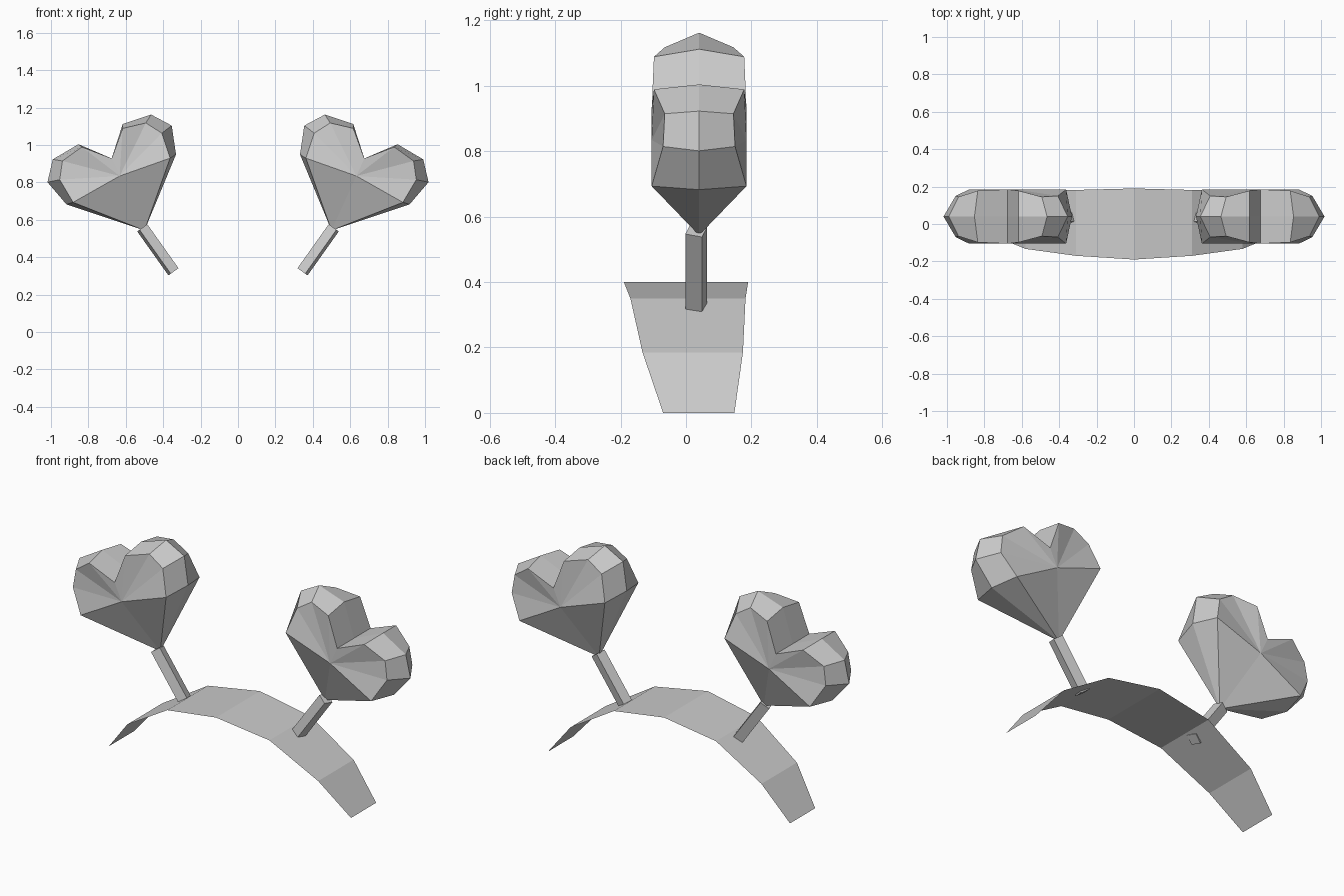
import bpy, bmesh
from math import cos, sin, radians
from mathutils import Matrix, Vector

if "Cube" in bpy.data.objects:
    bpy.data.objects.remove(bpy.data.objects["Cube"])


def finish(bm, name, normals=True):
    if normals:
        bmesh.ops.recalc_face_normals(bm, faces=bm.faces)
    me = bpy.data.meshes.new(name)
    bm.to_mesh(me)
    bm.free()
    ob = bpy.data.objects.new(name, me)
    bpy.context.collection.objects.link(ob)
    m = ob.modifiers.new("mirror", 'MIRROR')
    m.use_clip = True
    m.merge_threshold = 0.001
    return ob


# Headband: thin open strip, half of it (x, z, front y, back y)
bm = bmesh.new()
rows = [(0, 0.40, -0.19, 0.19), (0.31, 0.35, -0.17, 0.182),
        (0.58, 0.185, -0.133, 0.174), (0.735, 0, -0.07, 0.148)]
edges = [(bm.verts.new((x, f, z)), bm.verts.new((x, b, z))) for x, z, f, b in rows]
for (a, b), (c, d) in zip(edges, edges[1:]):
    bm.faces.new((a, c, d, b))
finish(bm, "headband", False)

# Stem: square rod leaning outward, twisted slightly about its own length
p0, p1 = Vector((0.345, 0.031, 0.322)), Vector((0.512, 0.031, 0.557))
axis = (p1 - p0).normalized()
out = Vector((axis.z, 0, -axis.x))
back = Vector((0, 1, 0))
t = radians(17)
e1, e2 = out * cos(t) - back * sin(t), back * cos(t) + out * sin(t)
rot = Matrix((e1, e2, axis)).transposed().to_4x4()
bm = bmesh.new()
bmesh.ops.create_cube(bm, size=1, matrix=Matrix.Translation((p0 + p1) / 2) @ rot
                      @ Matrix.Diagonal((0.053, 0.053, (p1 - p0).length, 1)))
finish(bm, "stem")

# Heart: half outline as (across, along) for the middle ring,
# then (across, along, half depth) for the front and back rings
mid = [(0.322, 0.30), (0.365, 0.45), (0.289, 0.549), (0.13, 0.566)]
rim = [(0.285, 0.295, 0.145), (0.30, 0.435, 0.11), (0.245, 0.52, 0.105), (0.12, 0.545, 0.138)]
notch = (0, 0.423)
mid = mid + [notch] + [(-a, l) for a, l in reversed(mid)]
rim = rim + [(*notch, 0.145)] + [(-a, l, d) for a, l, d in reversed(rim)]
tilt = radians(65.5)
along = Vector((cos(tilt), 0, sin(tilt)))
across = Vector((sin(tilt), 0, -cos(tilt)))
tip_pos = Vector((0.5, 0.04, 0.543))

bm = bmesh.new()


def vert(a, l, d=0):
    return bm.verts.new(tip_pos + across * a + along * l + Vector((0, d, 0)))


tip = vert(0, 0)
ring = [vert(*p) for p in mid]
for side in (-1, 1):
    edge = [vert(a, l, d * side) for a, l, d in rim]
    centre = vert(0, 0.32, 0.145 * side)
    for i in range(len(ring) - 1):
        bm.faces.new((ring[i], ring[i + 1], edge[i + 1], edge[i]))
        bm.faces.new((edge[i], edge[i + 1], centre))
    for k in (0, -1):
        bm.faces.new((tip, ring[k], edge[k]))
        bm.faces.new((tip, edge[k], centre))
finish(bm, "heart")
